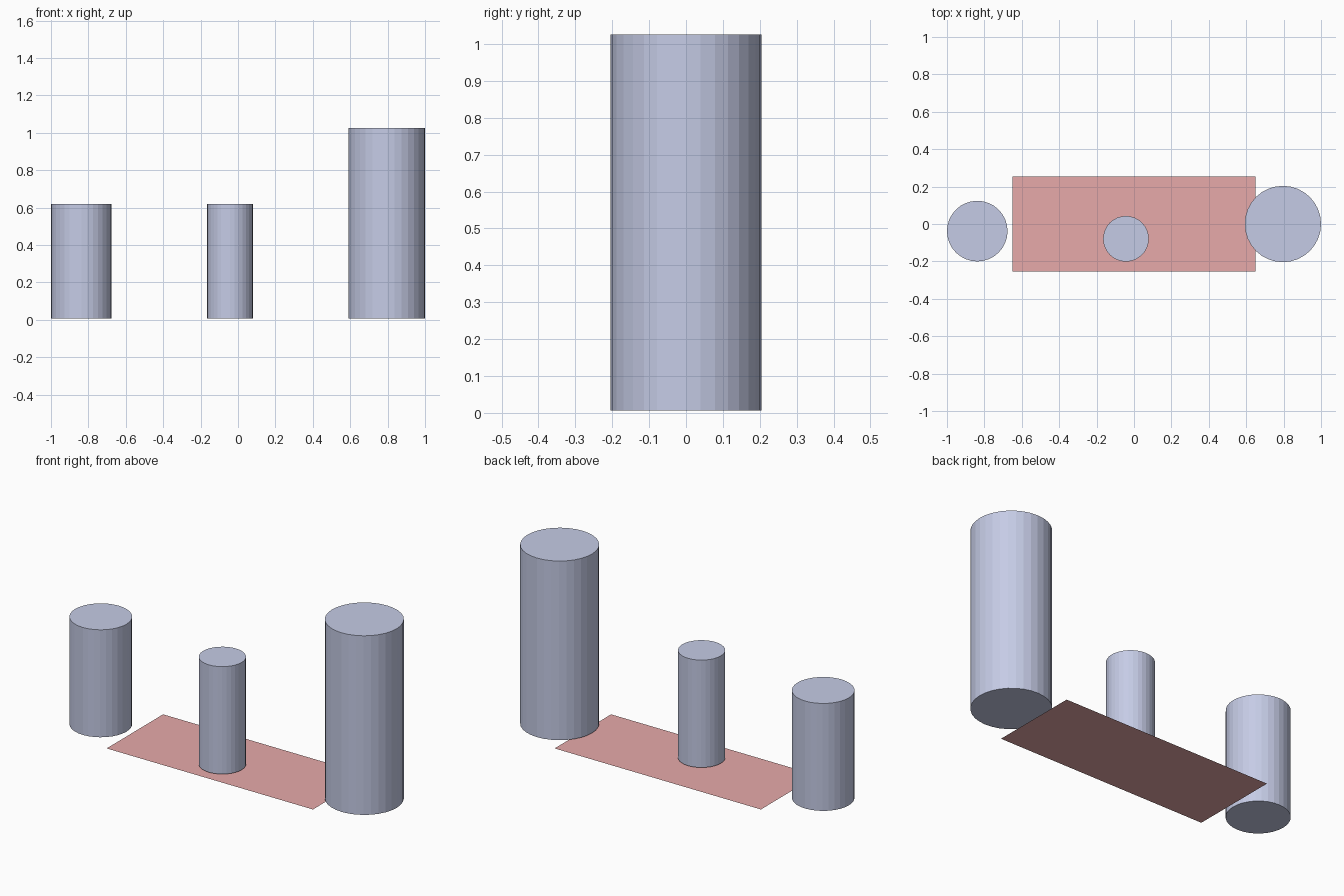
import bpy

if "Cube" in bpy.data.objects:
    bpy.data.objects.remove(bpy.data.objects["Cube"])


def make_material(name, color):
    mat = bpy.data.materials.new(name)
    mat.diffuse_color = (*color, 1.0)
    mat.use_nodes = True
    mat.node_tree.nodes["Principled BSDF"].inputs["Base Color"].default_value = mat.diffuse_color
    return mat


blue_grey = make_material("blue_grey", (0.56, 0.60, 0.79))
dusty_pink = make_material("dusty_pink", (0.80, 0.40, 0.40))


def pillar(name, x, y, radius, top, bottom=0.006):
    bpy.ops.mesh.primitive_cylinder_add(
        vertices=32, radius=radius, depth=top - bottom,
        location=(x, y, (top + bottom) / 2))
    obj = bpy.context.object
    obj.name = name
    obj.data.materials.append(blue_grey)


# Flat rectangular ground sheet
bpy.ops.mesh.primitive_plane_add(size=1, location=(0, 0, 0))
sheet = bpy.context.object
sheet.name = "ground_sheet"
sheet.scale = (1.30, 0.508, 1)
bpy.ops.object.transform_apply(location=False, rotation=False, scale=True)
sheet.data.materials.append(dusty_pink)

# Three faceted pillars, just above the sheet
pillar("left_pillar", -0.838, -0.038, 0.162, 0.618)
pillar("middle_pillar", -0.043, -0.079, 0.122, 0.618)
pillar("right_pillar", 0.796, 0.0, 0.204, 1.026)
